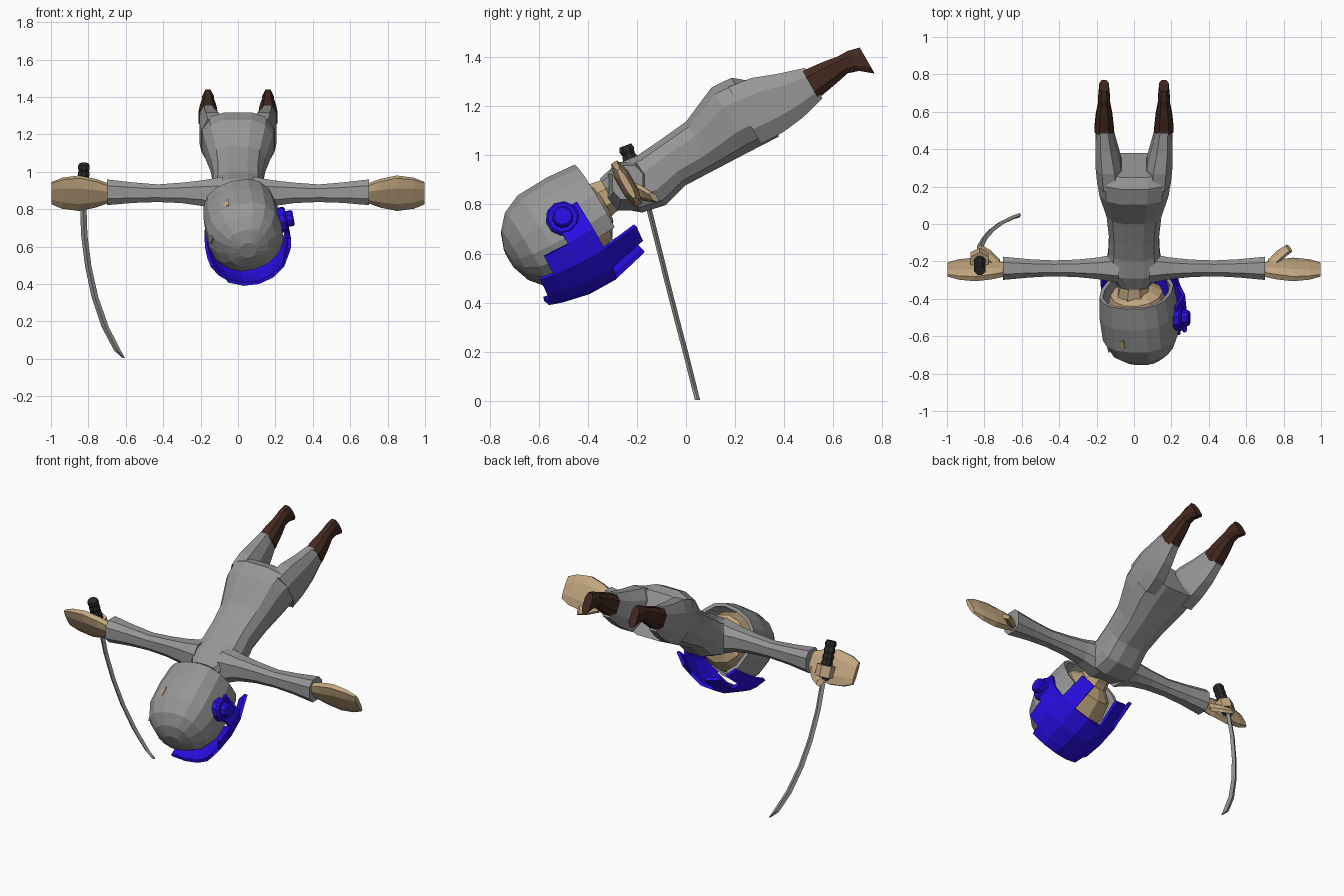
import bpy, bmesh, math
from mathutils import Vector as Vec

if "Cube" in bpy.data.objects:
    bpy.data.objects.remove(bpy.data.objects["Cube"])


def material(name, rgb):
    m = bpy.data.materials.new(name)
    m.diffuse_color = (*rgb, 1)
    m.use_nodes = True
    m.node_tree.nodes["Principled BSDF"].inputs["Base Color"].default_value = m.diffuse_color
    return m


GREY = material("suit grey", (0.31, 0.31, 0.31))
SKIN = material("tan skin", (0.54, 0.385, 0.215))
BLUE = material("visor blue", (0.022, 0.004, 0.78))
BROWN = material("boot brown", (0.055, 0.022, 0.014))
BLACK = material("grip black", (0.022, 0.022, 0.022))

# Body frame: U runs from shoulders to feet, V points out of the back
X, Y, Z = Vec((1, 0, 0)), Vec((0, 1, 0)), Vec((0, 0, 1))
U, V = Vec((0, 0.867, 0.498)), Vec((0, -0.498, 0.867))
O = Vec((0, -0.25, 0.85))
# Head frame: H towards the crown, F towards the face, R to the side
H = (-U + 0.1 * X).normalized()
roll = math.radians(15)
F = -V * math.cos(roll) + X * math.sin(roll)
F = (F - H * F.dot(H)).normalized()
R = H.cross(F)


def body(x, s, t):
    return O + x * X + s * U + t * V


def head(h, deg, r):
    a = math.radians(deg)
    return O + H * h + r * (F * math.cos(a) + R * math.sin(a))


def ring(c, a, b, n=8, p=2.0, turn=0.5):
    """Superellipse ring about c with half-axis vectors a and b."""
    pts = []
    for i in range(n):
        w = 2 * math.pi * (i + turn) / n
        ca, sa = math.cos(w), math.sin(w)
        pts.append(c + a * math.copysign(abs(ca) ** (2 / p), ca)
                   + b * math.copysign(abs(sa) ** (2 / p), sa))
    return pts


def loft(name, rings, mat, caps=(True, True), wrap=True, keep=None, mirror=False, thick=0, offset=-1):
    bm = bmesh.new()
    vs = [[bm.verts.new(p) for p in r] for r in rings]
    n = len(vs[0])
    for i in range(len(vs) - 1):
        for j in range(n if wrap else n - 1):
            if keep is None or keep(i, j):
                k = (j + 1) % n
                bm.faces.new((vs[i][j], vs[i][k], vs[i + 1][k], vs[i + 1][j]))
    if caps[0]:
        bm.faces.new(vs[0][::-1])
    if caps[1]:
        bm.faces.new(vs[-1])
    bmesh.ops.delete(bm, geom=[v for v in bm.verts if not v.link_faces], context='VERTS')
    bmesh.ops.recalc_face_normals(bm, faces=bm.faces)
    me = bpy.data.meshes.new(name)
    bm.to_mesh(me)
    bm.free()
    me.materials.append(mat)
    ob = bpy.data.objects.new(name, me)
    bpy.context.collection.objects.link(ob)
    if thick:
        m = ob.modifiers.new("thickness", 'SOLIDIFY')
        m.thickness, m.offset = thick, offset
    if mirror:
        ob.modifiers.new("mirror", 'MIRROR').use_axis = (True, False, False)
    return ob


# Torso: distance along body, belly, back, half width
torso = [(-0.06, -0.04, 0.10, 0.09), (0.02, -0.11, 0.12, 0.15), (0.12, -0.132, 0.107, 0.14),
         (0.23, -0.102, 0.115, 0.137), (0.36, -0.107, 0.128, 0.15), (0.52, -0.114, 0.198, 0.19),
         (0.61, -0.118, 0.192, 0.203), (0.66, -0.12, 0.15, 0.195)]
loft("torso", [ring(body(0, s, (lo + hi) / 2), X * w, V * (hi - lo) / 2, 12, 2.7)
               for s, lo, hi, w in torso], GREY)

# Legs: distance, belly side, back side, centre x, half width
legs = [(0.58, -0.114, 0.17, 0.13, 0.07), (0.68, -0.118, 0.155, 0.137, 0.073),
        (0.78, -0.105, 0.115, 0.15, 0.06), (0.89, -0.075, 0.078, 0.16, 0.045)]
loft("legs", [ring(body(x, s, (lo + hi) / 2), X * w, V * (hi - lo) / 2, 8, 2.5)
              for s, lo, hi, x, w in legs], GREY, mirror=True)

# Boots, pinched at the ankle and flared at the toe
boots = [(0.875, -0.066, 0.072, 0.16, 0.055), (0.96, -0.05, 0.062, 0.16, 0.047),
         (1.03, -0.035, 0.05, 0.16, 0.035), (1.075, -0.05, 0.05, 0.16, 0.033),
         (1.125, -0.092, 0.038, 0.16, 0.027)]
loft("boots", [ring(body(x, s, (lo + hi) / 2), X * w, V * (hi - lo) / 2, 8, 2.6)
               for s, lo, hi, x, w in boots], BROWN, mirror=True)

# Arms with a flared cuff
arms = [(0.08, 0.875, 0.085, 0.105), (0.19, 0.885, 0.062, 0.073), (0.30, 0.887, 0.05, 0.058),
        (0.43, 0.885, 0.045, 0.05), (0.56, 0.888, 0.052, 0.058), (0.70, 0.89, 0.066, 0.073)]
loft("arms", [ring(Vec((x, -0.237, z)), Y * a, Z * b, 8, 2.6)
              for x, z, a, b in arms], GREY, mirror=True)

# Flat hands with thumbs
hands = [(0.69, 0.055, 0.03), (0.76, 0.085, 0.034), (0.85, 0.108, 0.033),
         (0.94, 0.095, 0.026), (0.997, 0.07, 0.014)]
loft("hands", [ring(Vec((x, -0.243, 0.885)), V * a, U * b, 8, 2.4)
               for x, a, b in hands], SKIN, mirror=True)
thumb = [(0.73, -0.215, 0.86, 0.04), (0.78, -0.165, 0.845, 0.035), (0.83, -0.13, 0.83, 0.022)]
loft("thumbs", [ring(Vec((x, y, z)), (X - Y).normalized() * 0.022, (Z - Y * 0.6) * w, 6)
                for x, y, z, w in thumb], SKIN, mirror=True)

# Neck and head inside the helmet
loft("neck", [ring(body(0, s, 0.02), X * r, V * r, 8)
              for s, r in ((0.03, 0.075), (-0.07, 0.078), (-0.16, 0.1))], SKIN)
skull = [(0.10, 0.08), (0.14, 0.14), (0.24, 0.172), (0.36, 0.172), (0.45, 0.12), (0.49, 0.05)]
loft("head", [ring(O + H * h, F * r, R * r, 12) for h, r in skull], SKIN)

# Helmet shell, open below and over the face
shell = [(0.125, 0.195), (0.25, 0.206), (0.39, 0.202), (0.47, 0.168), (0.52, 0.112), (0.545, 0.045)]
loft("helmet", [ring(O + H * h, F * r, R * r, 16, 2.4, 0) for h, r in shell], GREY,
     caps=(False, True), keep=lambda i, j: i > 1 or 2 <= j <= 13, thick=0.02)

# Small tan patches on the helmet
for name, h, deg, r, size in (("crown_patch", 0.345, -163, 0.208, 0.028),
                              ("side_patch", 0.43, -110, 0.193, 0.035)):
    loft(name, [[head(h - size, deg - 7, q), head(h + size, deg - 7, q - 0.004),
                 head(h, deg + 9, q)] for q in (r - 0.009, r)], SKIN)

# Visor: bent sheet with prongs, slots and a side arm
angles = (-66, -50, -40, -19, 0, 19, 40, 60, 92)
rows = ((0.495, -0.02), (0.44, 0.0), (0.33, 0.026), (0.21, 0.028), (0.05, -0.012))


def visor_cell(i, j):
    if i == 0:
        return 2 <= j <= 5
    if i == 3:
        return j in (0, 2, 5)
    return j < 7 or i == 2


loft("visor", [[head(h, a, 0.258 - 0.03 * (abs(a) / 75) ** 2 + d * math.cos(math.radians(a)))
                for a in angles] for h, d in rows], BLUE,
     caps=(False, False), wrap=False, keep=visor_cell, thick=0.018, offset=0)

# Visor hinge on one side
side = head(0, 84, 1) - O
across = H.cross(side).normalized()
hinge = [(0.19, 0.068), (0.225, 0.07), (0.235, 0.06), (0.235, 0.043), (0.265, 0.043), (0.272, 0.036)]
loft("visor_hinge", [ring(O + H * 0.295 + side * d, H * r, across * r, 10)
                     for d, r in hinge], BLUE)

# Curved sword blade
blade = [(-0.828, -0.165, 0.84, 0.017), (-0.822, -0.12, 0.66, 0.017), (-0.80, -0.078, 0.49, 0.017),
         (-0.765, -0.037, 0.33, 0.018), (-0.71, 0.005, 0.17, 0.019), (-0.645, 0.036, 0.045, 0.018),
         (-0.61, 0.047, 0.003, 0.006)]
loft("sword_blade", [ring(Vec((x, y, z)), X * w, Y * 0.011, 4, 2, 0)
                     for x, y, z, w in blade], GREY)

# Ribbed sword grip
top, low = Vec((-0.824, -0.248, 1.04)), Vec((-0.826, -0.168, 0.83))
axis = (low - top).normalized()
cross = axis.cross(X)
grip = [ring(top.lerp(low, i / 12), X * (0.034 if i % 2 else 0.028),
             cross * (0.034 if i % 2 else 0.028), 8) for i in range(13)]
loft("sword_grip", grip, BLACK)

# Fingers closed around the grip
loft("closed_fingers", [ring(top.lerp(low, f), X * 0.055, cross * 0.05, 6)
                        for f in (0.62, 0.92)], SKIN)
